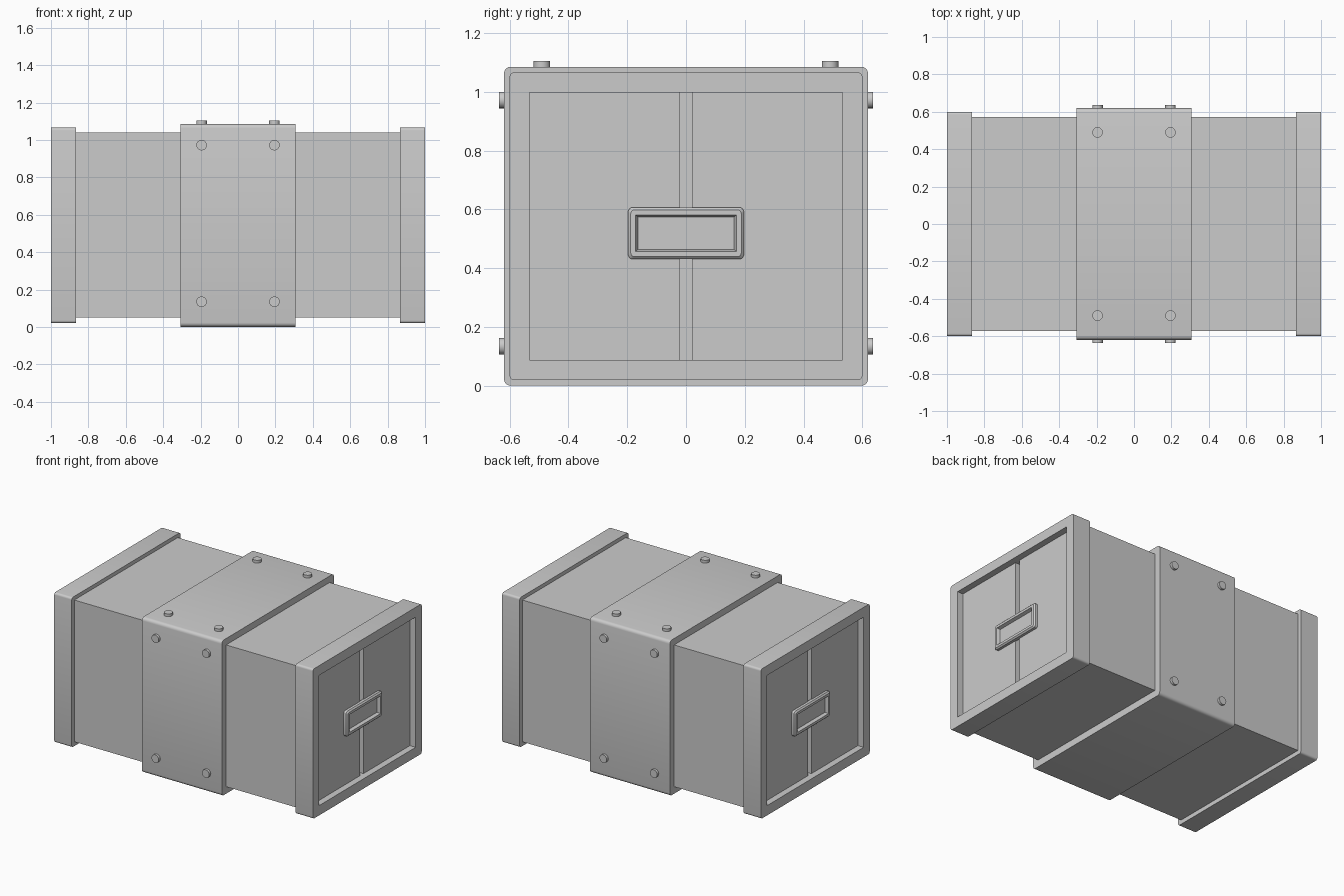
import bpy, bmesh, math
from mathutils import Vector, Matrix

if "Cube" in bpy.data.objects:
    bpy.data.objects.remove(bpy.data.objects["Cube"])

CZ = 0.543  # height of the crate's centre line


def finish(bm, name):
    bmesh.ops.remove_doubles(bm, verts=bm.verts, dist=1e-5)
    bmesh.ops.recalc_face_normals(bm, faces=bm.faces)
    me = bpy.data.meshes.new(name)
    bm.to_mesh(me)
    bm.free()
    ob = bpy.data.objects.new(name, me)
    bpy.context.collection.objects.link(ob)
    bpy.ops.object.select_all(action='DESELECT')
    ob.select_set(True)
    bpy.context.view_layer.objects.active = ob
    bpy.ops.object.shade_smooth_by_angle(angle=math.radians(35))
    return ob


def loft(name, rings, cz=CZ, cy=0.0, side=1, closed=False, n=5):
    """Loft rounded rectangles (x, half_y, half_z, corner_radius) along x."""
    bm = bmesh.new()
    loops = []
    for x, hy, hz, r in rings:
        loop = []
        for c, (sy, sz) in enumerate([(1, 1), (-1, 1), (-1, -1), (1, -1)]):
            for i in range(n):
                a = (c + i / (n - 1)) * math.pi / 2
                loop.append(bm.verts.new((side * x,
                                          side * (cy + sy * (hy - r) + r * math.cos(a)),
                                          cz + sz * (hz - r) + r * math.sin(a))))
        loops.append(loop)
    m = len(loops[0])
    pairs = list(zip(loops, loops[1:]))
    if closed:
        pairs.append((loops[-1], loops[0]))
    else:
        bm.faces.new(loops[0])
        bm.faces.new(loops[-1])
    for a, b in pairs:
        for i in range(m):
            j = (i + 1) % m
            bm.faces.new((a[i], a[j], b[j], b[i]))
    return finish(bm, name)


def bolt(name, base, direction, length):
    d = Vector(direction)
    rot = d.to_track_quat('Z', 'Y').to_matrix().to_4x4()
    bm = bmesh.new()
    bmesh.ops.create_cone(bm, cap_ends=True, segments=20, radius1=0.028, radius2=0.028, depth=length,
                          matrix=Matrix.Translation(Vector(base) + d * length / 2) @ rot)
    return finish(bm, name)


# Main body and the raised band around its middle
loft("body", [(-0.915, 0.571, 0.495, 0), (0.915, 0.571, 0.495, 0)], cz=0.545)
loft("middle_band", [(-0.308, 0.565, 0.49, 0), (-0.308, 0.619, 0.542, 0.022),
                     (0.308, 0.619, 0.542, 0.022), (0.308, 0.565, 0.49, 0)], closed=True)

for side, tag in ((1, "right"), (-1, "left")):
    # End frame with recessed double doors and a gap between them
    loft("end_frame_" + tag, [(0.865, 0.533, 0.4545, 0), (0.865, 0.6, 0.523, 0.015),
                              (1.0, 0.6, 0.523, 0.015), (1.0, 0.533, 0.4545, 0)],
         side=side, closed=True)
    for k in (-1, 1):
        loft("door_%s_%s" % (tag, "a" if k < 0 else "b"),
             [(0.914, 0.2565, 0.4545, 0), (0.955, 0.2565, 0.4545, 0)],
             cy=k * 0.2765, side=side)
    # Dished handle
    loft("handle_" + tag, [(0.95, 0.197, 0.088, 0.016), (0.973, 0.197, 0.088, 0.016),
                           (0.982, 0.188, 0.079, 0.012), (0.982, 0.171, 0.062, 0.0),
                           (0.96, 0.163, 0.055, 0.0)], cz=0.519, side=side)

# Bolts on the top, front and back of the band
for x in (-0.195, 0.195):
    for s in (-1, 1):
        bolt("top_bolt", (x, s * 0.49, 1.08), (0, 0, 1), 0.024)
        for z in (0.135, 0.972):
            bolt("side_bolt", (x, s * 0.615, z), (0, s, 0), 0.021)
